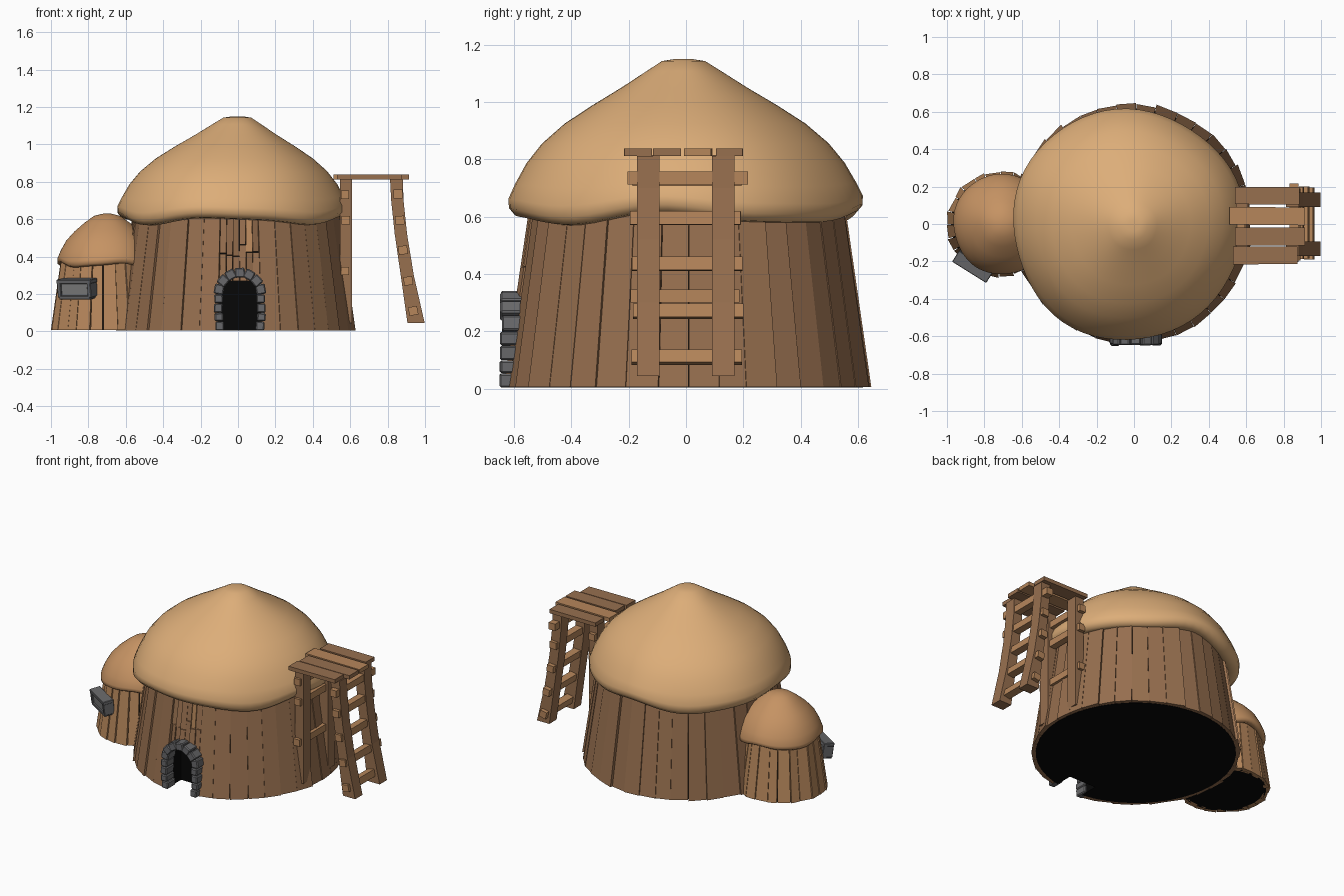
import bpy, bmesh, math, random
from mathutils import Matrix, Vector

if "Cube" in bpy.data.objects:
    bpy.data.objects.remove(bpy.data.objects["Cube"])

random.seed(4)


def material(name, rgb):
    m = bpy.data.materials.new(name)
    m.diffuse_color = (*rgb, 1)
    m.use_nodes = True
    m.node_tree.nodes["Principled BSDF"].inputs["Base Color"].default_value = m.diffuse_color
    return m


THATCH = material("thatch", (0.72, 0.42, 0.19))
THATCH_DARK = material("dark thatch", (0.56, 0.29, 0.125))
WOOD = material("brown wood", (0.31, 0.16, 0.078))
WOOD_LIGHT = material("light wood", (0.47, 0.24, 0.105))
STONE = material("grey stone", (0.14, 0.14, 0.145))
STONE_LIGHT = material("light stone", (0.22, 0.22, 0.22))
BLACK = material("black interior", (0.002, 0.002, 0.002))


def finish(name, bm, mat, smooth=False, bevel=0):
    bmesh.ops.recalc_face_normals(bm, faces=bm.faces)
    me = bpy.data.meshes.new(name)
    bm.to_mesh(me)
    bm.free()
    me.materials.append(mat)
    ob = bpy.data.objects.new(name, me)
    bpy.context.collection.objects.link(ob)
    if smooth:
        for p in me.polygons:
            p.use_smooth = True
    if bevel:
        mod = ob.modifiers.new("bevel", 'BEVEL')
        mod.width = bevel
        mod.segments = 1
    return ob


def box(bm, centre, size, rot=Matrix()):
    m = Matrix.Translation(centre) @ rot.to_4x4() @ Matrix.Diagonal((*size, 1))
    bmesh.ops.create_cube(bm, size=1, matrix=m)


def loft(bm, rings):
    """Closed solid through a list of equal-length rings."""
    vs = [[bm.verts.new(p) for p in r] for r in rings]
    n = len(vs[0])
    for a, b in zip(vs, vs[1:]):
        for i in range(n):
            bm.faces.new((a[i], a[(i + 1) % n], b[(i + 1) % n], b[i]))
    bm.faces.new(vs[0])
    bm.faces.new(vs[-1])


def stave(bm, c, a0, a1, r0, r1, z0, z1, thick=0.035):
    """One tapered wall plank between two angles."""
    d, skew = random.uniform(-0.005, 0.005), random.uniform(-0.006, 0.006)
    rings = []
    for r, z in ((r0, z0), (r1, z1)):
        ring = [(r + d + skew, a0), (r + d - skew, a1), (r - thick, a1), (r - thick, a0)]
        rings.append([(c[0] + q * math.cos(a), c[1] + q * math.sin(a), z) for q, a in ring])
    loft(bm, rings)


def staves(name, c, start, end, n, r0, r1, z0, z1, gap, mat):
    bm = bmesh.new()
    step = (end - start) / n
    cuts = [start + (i + (random.uniform(-.1, .1) if 0 < i < n else 0)) * step for i in range(n + 1)]
    for a0, a1 in zip(cuts, cuts[1:]):
        stave(bm, c, a0 + gap, a1 - gap, r0, r1, z0, z1)
    return finish(name, bm, mat)


def frustum(name, c, r0, r1, z0, z1, mat):
    bm = bmesh.new()
    loft(bm, [[(c[0] + r * math.cos(i * math.tau / 48), c[1] + r * math.sin(i * math.tau / 48), z)
               for i in range(48)] for r, z in ((r0, z0), (r1, z1))])
    return finish(name, bm, mat)


def roof(name, peak, rim, profile, wave, mat, phase):
    """Lathed thatch whose lower edge droops in waves; centre slides from peak to rim."""
    bm = bmesh.new()
    rmax = max(p[0] for p in profile)
    rings = []
    for r, z, w in profile:
        f = r / rmax
        cx, cy = (peak[k] + (rim[k] - peak[k]) * f for k in (0, 1))
        ring = []
        for i in range(64):
            a = i * math.tau / 64
            dz = w * wave * (math.cos(4 * (a + phase)) + 0.35 * math.sin(7 * a))
            q = r * (1 + 0.012 * math.sin(3 * a + 1) * f + 0.008 * math.sin(5 * a))
            ring.append((cx + q * math.cos(a), cy + q * math.sin(a), z - dz))
        rings.append(ring)
    loft(bm, rings)
    ob = finish(name, bm, mat, smooth=True)
    return ob


# main hut: dark core with a door recess
HUT = (-0.012, 0.003)
core = frustum("hut_interior", HUT, 0.615, 0.52, 0.004, 0.64, BLACK)
bm = bmesh.new()
box(bm, (0.01, -0.6, 0.09), (0.2, 0.24, 0.4))
cutter = finish("door_cutter", bm, BLACK)
cutter.hide_render = True
mod = core.modifiers.new("door", 'BOOLEAN')
mod.operation = 'DIFFERENCE'
mod.solver = 'EXACT'
mod.object = cutter
bpy.context.view_layer.objects.active = core
bpy.ops.object.modifier_apply(modifier="door")
bpy.data.objects.remove(cutter)

# wall planks, leaving a gap at the door
mid, half = math.radians(-88), 0.185
staves("wall_planks", HUT, mid + half, mid - half + math.tau, 35, 0.64, 0.548, 0.006, 0.64, 0.0012, WOOD)

# short uneven planks above the door
dark, light = bmesh.new(), bmesh.new()
n = 6
for i in range(n):
    a0 = mid - half + 2 * half * i / n
    a1 = a0 + 2 * half / n
    split = random.uniform(0.38, 0.55)
    for z0, z1 in ((0.27, split), (split + 0.003, 0.64)):
        r0, r1 = (0.638 - 0.147 * z for z in (z0, z1))
        stave(light if i == 4 and z0 > 0.3 else dark, HUT, a0 + .002, a1 - .002, r0, r1, z0, z1)
finish("planks_above_door", dark, WOOD)
finish("light_planks_above_door", light, WOOD_LIGHT)

# main thatch roof: radius, height, wave weight
roof("main_roof", (0, -0.01), (-0.033, -0.002),
     [(0.03, 1.15, 0), (0.075, 1.143, 0), (0.13, 1.108, 0), (0.22, 1.05, 0), (0.32, 0.99, 0),
      (0.42, 0.925, 0), (0.50, 0.855, .05), (0.555, 0.785, .15), (0.595, 0.71, .4), (0.618, 0.655, .8),
      (0.617, 0.62, 1), (0.595, 0.594, 1), (0.56, 0.59, 1), (0.53, 0.605, .8), (0.49, 0.63, .3)],
     0.018, THATCH, math.radians(50))

# stone arch around the door
bm = bmesh.new()
for side in (-1, 1):
    z = 0.004
    for h in (0.05, 0.045, 0.052, 0.048):
        box(bm, (0.01 + side * (0.111 + random.uniform(-.005, .005)), -0.603 - random.uniform(0, .006), z + h / 2),
            (0.046, 0.085, h - 0.002), Matrix.Rotation(random.uniform(-.06, .06), 3, 'Y'))
        z += h
for i in range(7):
    a = math.pi * (i + 0.5) / 7
    box(bm, (0.01 + 0.114 * math.cos(a), -0.598 - random.uniform(0, .008), 0.2 + 0.114 * math.sin(a)),
        (0.052, 0.085, 0.054), Matrix.Rotation(-a + random.uniform(-.06, .06), 3, 'Y'))
finish("door_stones", bm, STONE, bevel=0.006)

# small side hut
SIDE = (-0.72, 0)
frustum("side_hut_interior", SIDE, 0.26, 0.2, 0.008, 0.4, BLACK)
staves("side_hut_planks", SIDE, 0, math.tau, 24, 0.281, 0.225, 0.008, 0.4, 0.008, WOOD_LIGHT)
roof("side_hut_roof", (-0.70, 0), (-0.70, 0),
     [(0.02, 0.63, 0), (0.07, 0.618, 0), (0.12, 0.582, 0), (0.175, 0.535, 0), (0.22, 0.485, .1),
      (0.25, 0.43, .4), (0.268, 0.385, .8), (0.268, 0.363, 1), (0.25, 0.352, 1), (0.225, 0.36, 1),
      (0.2, 0.385, .5)], 0.01, THATCH_DARK, 0.6)

# stone window on the side hut
ang = math.radians(-122)
rot = Matrix.Rotation(ang + math.pi / 2, 3, 'Z') @ Matrix.Rotation(math.radians(8), 3, 'X')
pos = Vector((SIDE[0] + 0.258 * math.cos(ang), 0.258 * math.sin(ang), 0.228))
bm = bmesh.new()
for x, z, w, h in ((0, 0.043, 0.215, 0.022), (0, -0.043, 0.195, 0.02), (-.094, 0, 0.022, 0.085), (.094, 0, 0.022, 0.085)):
    box(bm, pos + rot @ Vector((x, -0.005, z)), (w, 0.07, h), rot)
finish("window_frame", bm, STONE, bevel=0.003)
bm = bmesh.new()
box(bm, pos + rot @ Vector((0, -0.005, 0)), (0.17, 0.05, 0.07), rot)
finish("window_panel", bm, STONE_LIGHT)

# platform boards
for i, (y0, y1, x0, x1, mat) in enumerate(((-.215, -.12, .53, .875, WOOD), (-.115, -.018, .54, .915, WOOD),
                                           (-.005, .09, .51, .915, WOOD_LIGHT), (.105, .198, .54, .885, WOOD))):
    bm = bmesh.new()
    box(bm, ((x0 + x1) / 2, (y0 + y1) / 2, 0.825), (x1 - x0, y1 - y0, 0.026),
        Matrix.Rotation(random.uniform(-.012, .012), 3, 'Z'))
    finish(f"platform_board_{i + 1}", bm, mat)

# bowed outer ladder legs and straight posts against the hut
legs, posts = bmesh.new(), bmesh.new()
PATH = ((0.847, 0.812, .068), (0.852, 0.7, .066), (0.871, 0.52, .066), (0.905, 0.3, .07), (0.952, 0.045, .092))
for y in (-0.132, 0.13):
    loft(legs, [[(x - w / 2, y - .039, z), (x + w / 2, y - .039, z),
                 (x + w / 2, y + .039, z), (x - w / 2, y + .039, z)] for x, z, w in PATH])
    box(posts, (0.578, y, 0.43), (0.064, 0.078, 0.77))
finish("ladder_legs", legs, WOOD)
finish("platform_posts", posts, WOOD)

# rungs on the ladder and between the posts
bm = bmesh.new()
for x, z, tilt in ((.855, .735, 0), (.865, .595, .05), (.882, .435, .1), (.91, .27, .15), (.937, .11, .2)):
    w = 0.42 if z > .7 else 0.385
    box(bm, (x, random.uniform(-.008, .008), z), (0.048, w, 0.046), Matrix.Rotation(-tilt, 3, 'Y'))
for x, z in ((.572, .73), (.575, .595), (.572, .323)):
    box(bm, (x, random.uniform(-.008, .008), z), (0.045, 0.38, 0.045))
finish("ladder_rungs", bm, WOOD_LIGHT)
